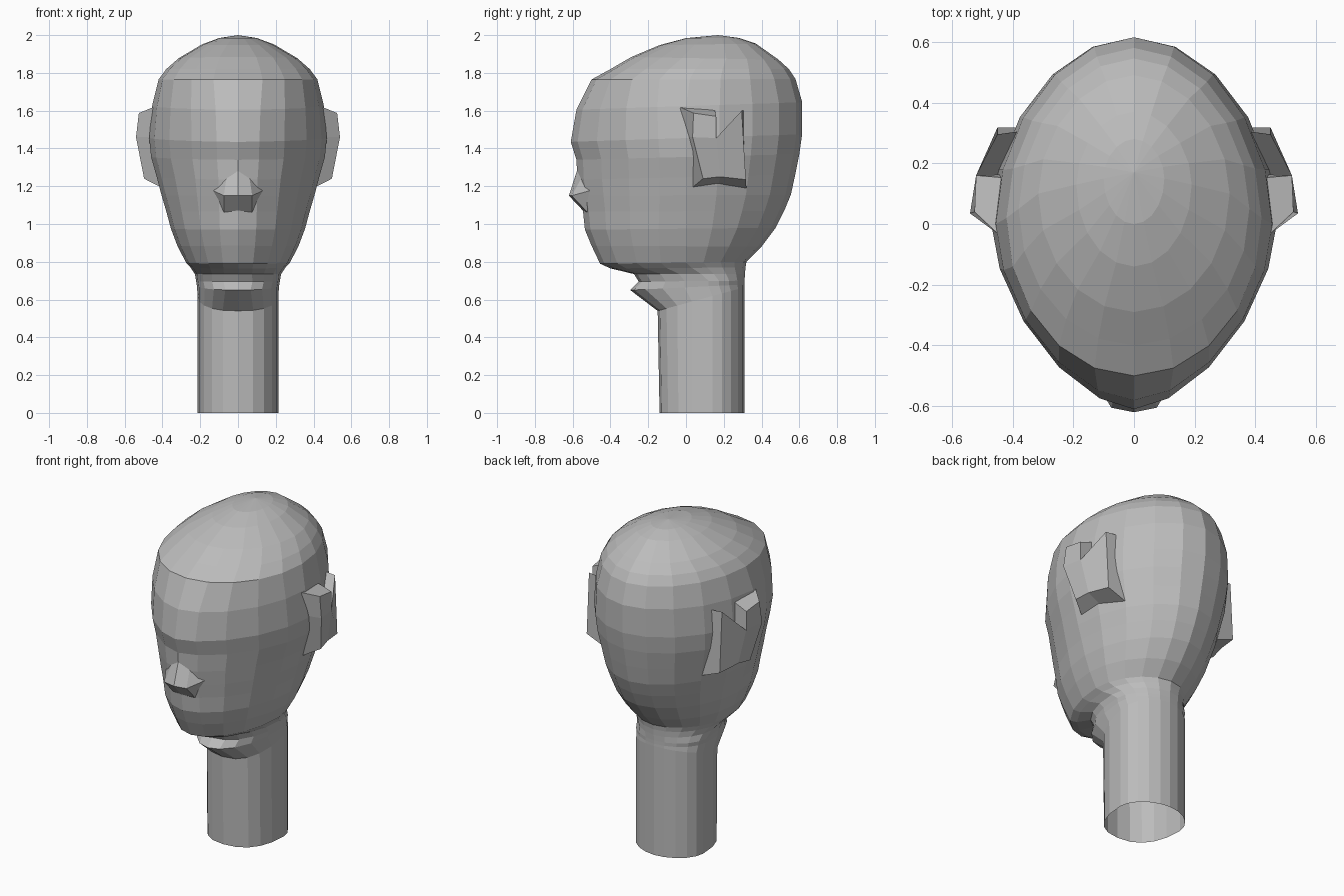
import bpy, bmesh
from math import sin, cos, pi

cube = bpy.data.objects.get("Cube")
if cube:
    bpy.data.objects.remove(cube)

clay = bpy.data.materials.new("grey_clay")
clay.use_nodes = True
GREY = (0.5, 0.5, 0.5, 1)
clay.diffuse_color = GREY
clay.node_tree.nodes["Principled BSDF"].inputs["Base Color"].default_value = GREY
SIDES = 20


def finish(name, bm):
    bmesh.ops.recalc_face_normals(bm, faces=bm.faces)
    mesh = bpy.data.meshes.new(name)
    bm.to_mesh(mesh)
    bm.free()
    mesh.materials.append(clay)
    obj = bpy.data.objects.new(name, mesh)
    bpy.context.collection.objects.link(obj)
    return obj


def ring(bm, zf, yf, zb, yb, half, mid, power):
    """Tilted egg-shaped section; power sets how full its front is."""
    verts = []
    for i in range(SIDES):
        a = 2 * pi * i / SIDES
        s, c = sin(a), cos(a)
        e = 2 / (power if c > 0 else 1.9)
        x = half * abs(s) ** e * (1 if s > 0 else -1)
        reach = abs(c) ** e
        y = mid + (yf - mid if c > 0 else yb - mid) * reach
        z = zf + (zb - zf) * (y - yf) / (yb - yf)
        verts.append(bm.verts.new((x, y, z)))
    return verts


def loft(bm, sections):
    rings = [ring(bm, *s) for s in sections]
    for a, b in zip(rings, rings[1:]):
        for i in range(SIDES):
            j = (i + 1) % SIDES
            bm.faces.new((a[i], a[j], b[j], b[i]))
    return rings


# Head: front z, front y, back z, back y, half width, widest y, fullness
bm = bmesh.new()
rings = loft(bm, [
    (1.984, 0, 1.985, .28, .10, .15, 2),
    (1.947, -.14, 1.955, .37, .19, .13, 2),
    (1.884, -.29, 1.87, .49, .315, .10, 2),
    (1.82, -.40, 1.82, .545, .38, .05, 2),
    (1.765, -.50, 1.767, .58, .42, .02, 2),
    (1.605, -.58, 1.645, .615, .455, 0, 1.75),
    (1.435, -.61, 1.475, .615, .47, 0, 1.65),
    (1.34, -.58, 1.37, .60, .46, 0, 1.65),
    (1.235, -.575, 1.26, .578, .43, 0, 1.65),
    (1.15, -.56, 1.155, .555, .405, 0, 1.7),
    (1.065, -.545, 1.07, .52, .38, 0, 1.75),
    (.97, -.535, .98, .475, .355, 0, 1.8),
    (.885, -.50, .88, .40, .32, 0, 1.85),
    (.79, -.455, .80, .32, .275, 0, 1.9),
    (.765, -.40, .77, .315, .25, .03, 2),
    (.735, -.275, .735, .312, .228, .08, 2.1),
    (.695, -.25, .70, .31, .222, .12, 2.2),
    (.65, -.295, .68, .31, .217, .12, 2),
    (.54, -.15, .665, .31, .214, .14, 2.4),
    (0, -.14, 0, .31, .214, .14, 2.4),
])
crown = bm.verts.new((0, .17, 2))
for i in range(SIDES):
    bm.faces.new((crown, rings[0][i], rings[0][(i + 1) % SIDES]))
finish("head_and_neck", bm)

# Nose: faceted wedge set into the face
bm = bmesh.new()
bridge = bm.verts.new((0, -.578, 1.28))
tip = bm.verts.new((0, -.62, 1.15))
base = bm.verts.new((0, -.535, 1.06))
for side in (-1, 1):
    top = bm.verts.new((side * .06, -.55, 1.25))
    edge = bm.verts.new((side * .075, -.605, 1.15))
    low = bm.verts.new((side * .075, -.52, 1.06))
    wing = bm.verts.new((side * .16, -.46, 1.19))
    for face in ((bridge, tip, edge, top), (tip, base, low, edge),
                 (top, edge, wing), (edge, low, wing)):
        bm.faces.new(face)
finish("nose", bm)

# Ears: notched blocks flaring out from the skull
OUTER = [(.525, .04, 1.587), (.52, .16, 1.57), (.52, .16, 1.455), (.45, .295, 1.60),
         (.45, .317, 1.235), (.48, .18, 1.25), (.497, .09, 1.24), (.54, .035, 1.46)]
INNER = [(.445, -.035, 1.62), (.40, .15, 1.615), (.38, .165, 1.455), (.34, .31, 1.60),
         (.32, .32, 1.185), (.36, .17, 1.20), (.40, .03, 1.19), (.44, .01, 1.46)]
for name, side in (("left_ear", 1), ("right_ear", -1)):
    bm = bmesh.new()
    out, inn = ([bm.verts.new((side * x, y, z)) for x, y, z in pts] for pts in (OUTER, INNER))
    n = len(out)
    for i in range(n):
        j = (i + 1) % n
        bm.faces.new((out[i], out[j], inn[j], inn[i]))
    for a, b, c, d in ((0, 1, 2, 7), (7, 2, 5, 6), (2, 3, 4, 5)):
        bm.faces.new((out[a], out[b], out[c], out[d]))
    finish(name, bm)
